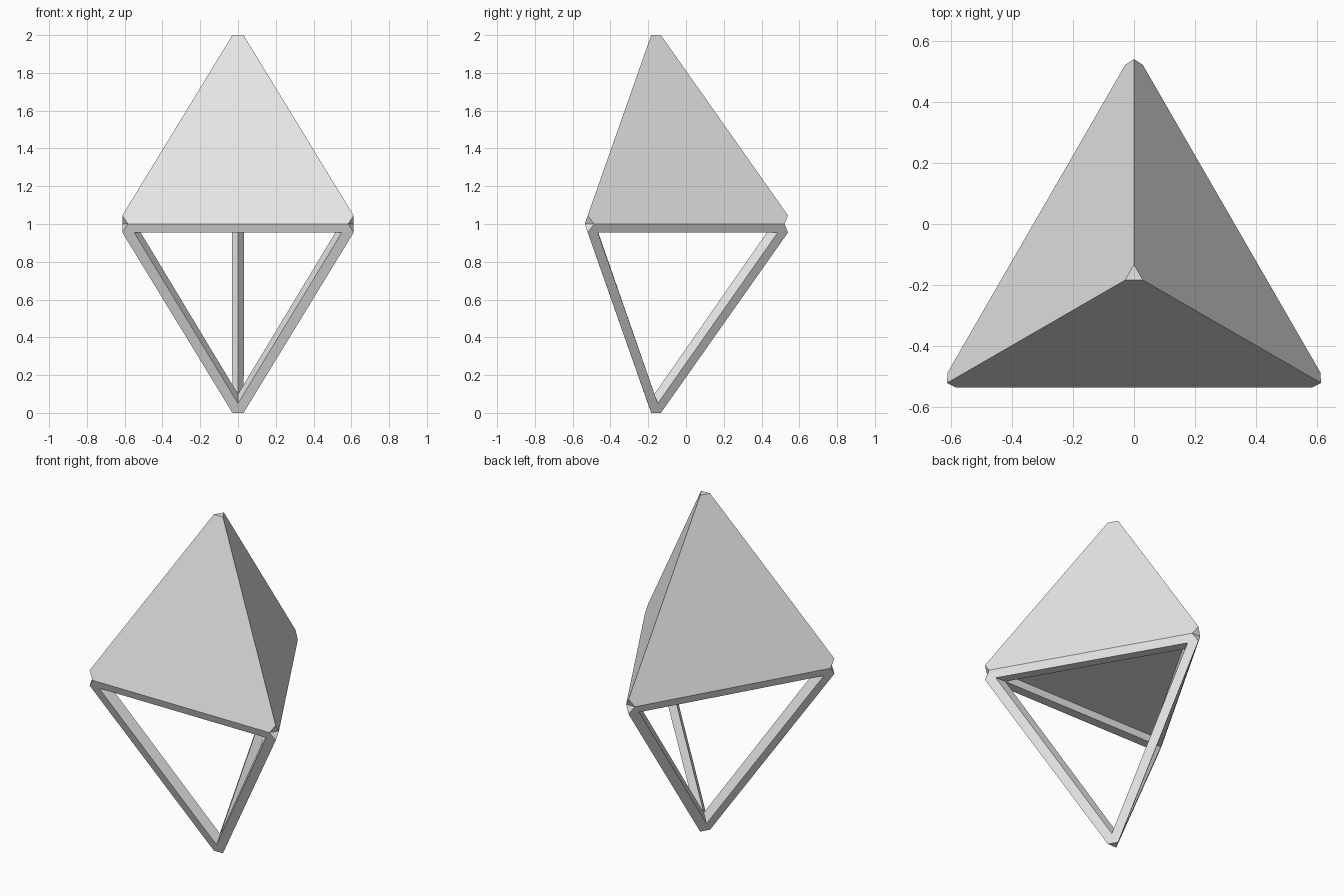
import bpy
import bmesh
from math import radians
from mathutils import Matrix, Vector

cube = bpy.data.objects.get("Cube")
if cube:
    bpy.data.objects.remove(cube, do_unlink=True)

# Single plain colour
grey = bpy.data.materials.new("light_grey")
grey.use_nodes = True
GREY = (0.8, 0.8, 0.8, 1)
grey.diffuse_color = GREY
grey.node_tree.nodes["Principled BSDF"].inputs["Base Color"].default_value = GREY

AXIS_Y = -0.167               # vertical axis shared by both halves
TIP_R, RIDGE_R, INNER_R = 0.034, 0.707, 0.595
MID, BAR = 1.0, 0.045         # equator height and bar depth
SIDES = 3


def corner(radius, side, z):
    """Corner of the front side of a triangle: side -1 left, 1 right."""
    a = radians(60) * side
    return Matrix.Rotation(a, 4, 'Z') @ Vector((0, -radius, z))


def pair(radius, z):
    return corner(radius, -1, z), corner(radius, 1, z)


def spin(name, sector, caps):
    """Repeat one sector around the axis, close it with caps, weld it."""
    bm = bmesh.new()
    for k in range(SIDES):
        turn = Matrix.Rotation(radians(120) * k, 4, 'Z')
        for face in sector:
            bm.faces.new([bm.verts.new(turn @ p) for p in face])
    for ring in caps:
        pts = [Matrix.Rotation(radians(120) * k, 4, 'Z') @ p
               for k in range(SIDES) for p in ring]
        bm.faces.new([bm.verts.new(p) for p in pts])
    bmesh.ops.remove_doubles(bm, verts=bm.verts, dist=0.0005)
    bmesh.ops.recalc_face_normals(bm, faces=bm.faces)
    mesh = bpy.data.meshes.new(name)
    bm.to_mesh(mesh)
    bm.free()
    mesh.materials.append(grey)
    obj = bpy.data.objects.new(name, mesh)
    obj.location.y = AXIS_Y
    bpy.context.collection.objects.link(obj)
    return obj


# Equator ends on the front, and the next sector's start beside the right one
eq_l, eq_r = (Vector((x, -0.369, MID)) for x in (-0.582, 0.582))
eq_next = Matrix.Rotation(radians(120), 4, 'Z') @ eq_l

# Solid upper pyramid with clipped corners and a flat floor
tip_l, tip_r = pair(TIP_R, 2 * MID)
top_l, top_r = pair(RIDGE_R, MID + BAR)
spin("solid_upper_pyramid",
     [(eq_l, eq_r, top_r, tip_r, tip_l, top_l),
      (eq_r, eq_next, top_r)],
     [(tip_r,), (eq_l, eq_r)])

# Open lower frame: triangular windows cut through an inverted pyramid
foot_l, foot_r = pair(TIP_R, 0)
low_l, low_r = pair(RIDGE_R, MID - BAR)
in_l, in_r = pair(INNER_R, MID - BAR)
floor_l, floor_r = pair(INNER_R, MID)
win_l, win_r = (Vector((x, low_l.y, MID - BAR)) for x in (-0.55, 0.55))
win_b = Vector((0, -0.035, 0.05))
apex = Vector((0, 0, 0.1))
spin("open_lower_frame",
     [(eq_l, low_l, win_l, win_r, low_r, eq_r),     # equator bar
      (low_l, foot_l, win_b, win_l),                # sloping bars
      (low_r, win_r, win_b, foot_r),
      (foot_l, foot_r, win_b),
      (win_l, in_l, in_r, win_r),                   # window walls
      (win_l, win_b, apex, in_l),
      (win_r, in_r, apex, win_b),
      (in_l, floor_l, floor_r, in_r),               # inner lip
      (eq_r, low_r, eq_next)],                      # clipped corner
     [(foot_r,)])
